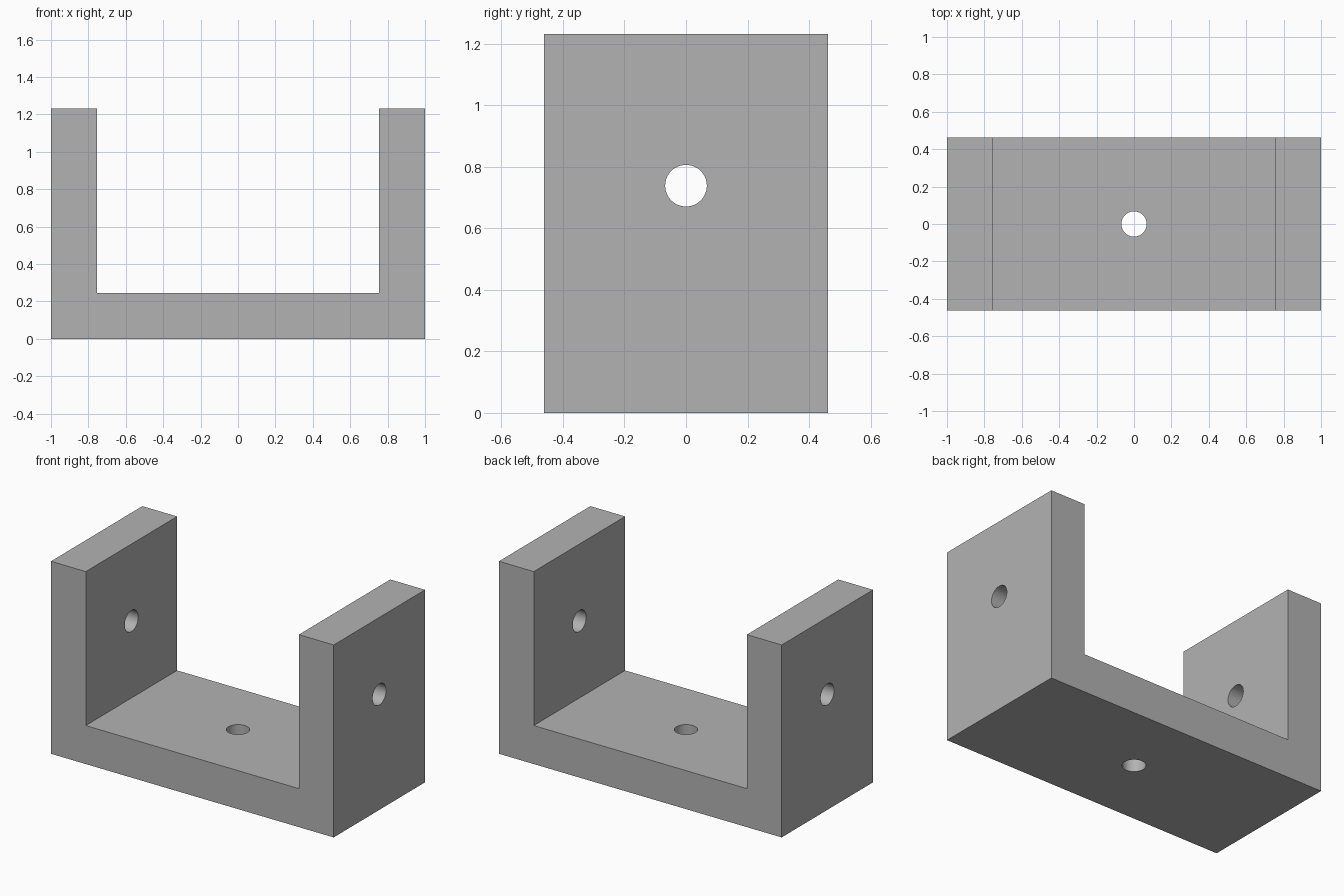
import bpy
import bmesh
from math import pi

cube = bpy.data.objects.get("Cube")
if cube:
    bpy.data.objects.remove(cube, do_unlink=True)

# Main dimensions
HALF_X, HALF_Y, HEIGHT = 1.0, 0.4615, 1.2308
WALL = 0.2462
HOLE_RADIUS, HOLE_Z = 0.0677, 0.7385

grey = bpy.data.materials.new("plain grey")
grey.use_nodes = True
colour = (0.45, 0.45, 0.45, 1)
grey.diffuse_color = colour
grey.node_tree.nodes["Principled BSDF"].inputs["Base Color"].default_value = colour

# U-shaped bracket, extruded from its front profile
inner = HALF_X - WALL
profile = [(-HALF_X, 0), (HALF_X, 0), (HALF_X, HEIGHT), (inner, HEIGHT),
           (inner, WALL), (-inner, WALL), (-inner, HEIGHT), (-HALF_X, HEIGHT)]
bm = bmesh.new()
face = bm.faces.new([bm.verts.new((x, -HALF_Y, z)) for x, z in profile])
extruded = bmesh.ops.extrude_face_region(bm, geom=[face])["geom"]
bmesh.ops.translate(bm, vec=(0, 2 * HALF_Y, 0),
                    verts=[v for v in extruded if isinstance(v, bmesh.types.BMVert)])
bmesh.ops.recalc_face_normals(bm, faces=bm.faces)
mesh = bpy.data.meshes.new("bracket")
bm.to_mesh(mesh)
bm.free()
mesh.materials.append(grey)
bracket = bpy.data.objects.new("bracket", mesh)
bpy.context.collection.objects.link(bracket)


def drill(name, location, rotation, depth):
    """Cut a round through hole in the bracket."""
    bpy.ops.mesh.primitive_cylinder_add(vertices=48, radius=HOLE_RADIUS, depth=depth,
                                        location=location, rotation=rotation)
    cutter = bpy.context.object
    cutter.name = name
    cutter.hide_render = True
    cutter.data.materials.append(grey)
    cut = bracket.modifiers.new(name, "BOOLEAN")
    cut.operation = "DIFFERENCE"
    cut.solver = "EXACT"
    cut.object = cutter
    bpy.ops.object.select_all(action="DESELECT")
    bracket.select_set(True)
    bpy.context.view_layer.objects.active = bracket
    bpy.ops.object.modifier_apply(modifier=name)
    bpy.data.objects.remove(cutter, do_unlink=True)


# Aligned holes through both arms, and one through the base
drill("arm_holes", (0, 0, HOLE_Z), (0, pi / 2, 0), 3 * HALF_X)
drill("base_hole", (0, 0, WALL / 2), (0, 0, 0), 2 * WALL)

bpy.ops.object.shade_smooth_by_angle()
